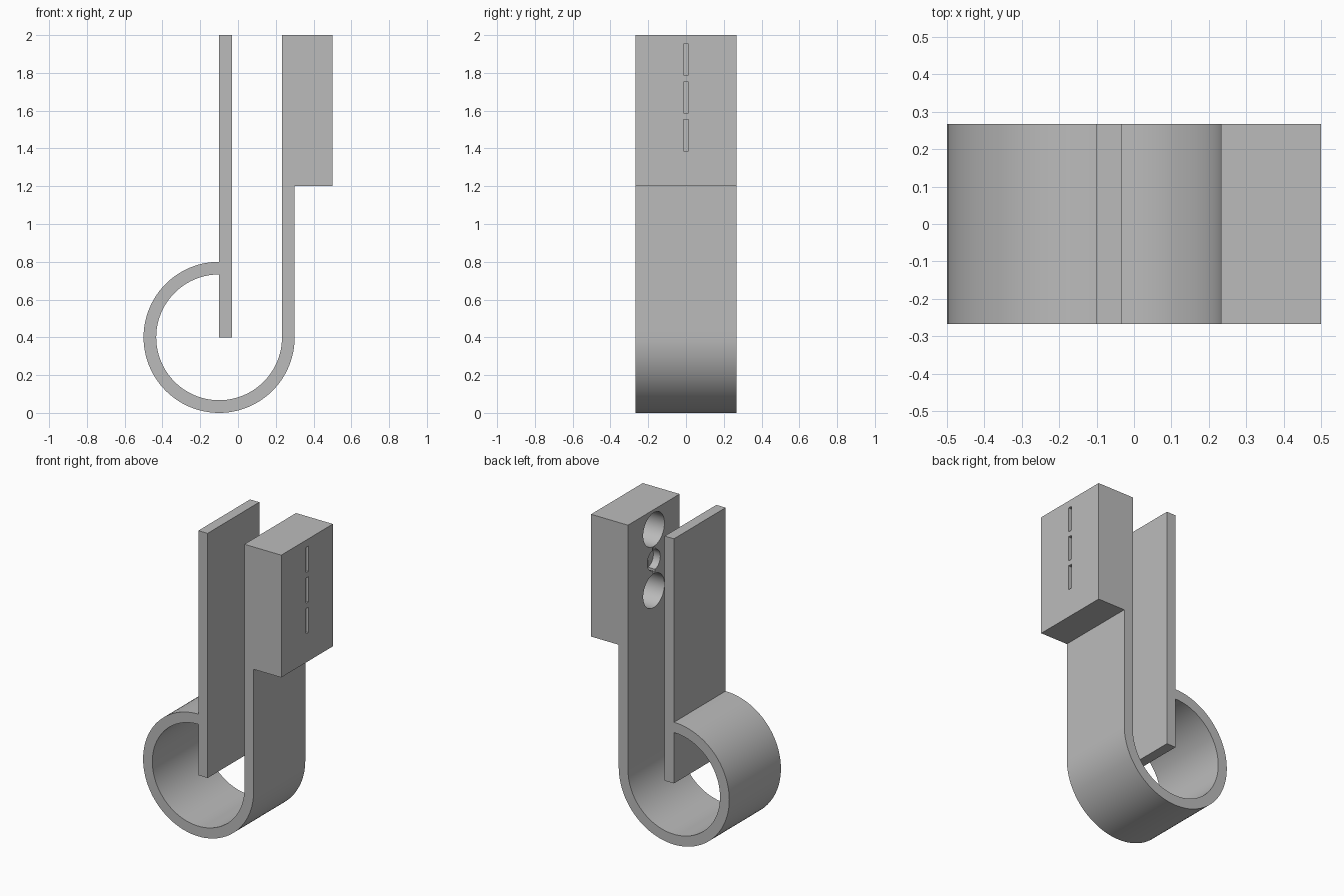
import bpy, bmesh
from math import cos, sin, pi, radians
from mathutils import Matrix

cube = bpy.data.objects.get("Cube")
if cube:
    bpy.data.objects.remove(cube, do_unlink=True)

grey = bpy.data.materials.new("plain_grey")
grey.use_nodes = True
colour = (0.5, 0.5, 0.5, 1)
grey.diffuse_color = colour
grey.node_tree.nodes["Principled BSDF"].inputs["Base Color"].default_value = colour

HALF = 0.267          # half width of the strip
CX, CZ = -0.1, 0.4    # loop centre
STEPS = 72


def make(name, bm):
    bmesh.ops.recalc_face_normals(bm, faces=bm.faces)
    mesh = bpy.data.meshes.new(name)
    bm.to_mesh(mesh)
    bm.free()
    mesh.materials.append(grey)
    ob = bpy.data.objects.new(name, mesh)
    bpy.context.collection.objects.link(ob)
    return ob


def arc(radius):
    # three quarters of a circle, from the top round to the right side
    angles = [pi / 2 + 1.5 * pi * i / STEPS for i in range(STEPS + 1)]
    return [(CX + radius * cos(a), CZ + radius * sin(a)) for a in angles]


def box(name, x0, x1, height, width, z):
    bm = bmesh.new()
    bmesh.ops.create_cube(bm, size=1)
    bmesh.ops.scale(bm, vec=(x1 - x0, width, height), verts=bm.verts)
    bmesh.ops.translate(bm, vec=((x0 + x1) / 2, 0, z), verts=bm.verts)
    return make(name, bm)


def bore(name, x0, x1, radius, z):
    bm = bmesh.new()
    turn = Matrix.Translation(((x0 + x1) / 2, 0, z)) @ Matrix.Rotation(pi / 2, 4, 'Y')
    bmesh.ops.create_cone(bm, cap_ends=True, segments=48, radius1=radius,
                          radius2=radius, depth=x1 - x0, matrix=turn)
    return make(name, bm)


# Looped strip with straight arm and thick end block, as one profile
outline = [(-0.1, 2)] + arc(0.4)
outline += [(0.3, 1.2), (0.5, 1.2), (0.5, 2), (0.233, 2)]
outline += arc(0.333)[::-1] + [(-0.1, 0.4), (-0.033, 0.4), (-0.033, 2)]
bm = bmesh.new()
face = bm.faces.new([bm.verts.new((x, -HALF, z)) for x, z in outline])
side = bmesh.ops.extrude_face_region(bm, geom=[face])
moved = [v for v in side["geom"] if isinstance(v, bmesh.types.BMVert)]
bmesh.ops.translate(bm, vec=(0, 2 * HALF, 0), verts=moved)
clip = make("looped_clip", bm)

# Round pockets on the inner face, each opening to a narrow slot outside
cutters = []
for z, radius, depth in ((1.87, 0.11, 0.2), (1.67, 0.067, 0.05), (1.47, 0.11, 0.2)):
    cutters.append(bore("pocket_cutter", 0.2, 0.233 + depth, radius, z))
    cutters.append(box("slot_cutter", 0.21, 0.55, 0.165, 0.026, z))

bpy.context.view_layer.objects.active = clip
for cutter in cutters:
    cutter.hide_render = True
    mod = clip.modifiers.new("cut", 'BOOLEAN')
    mod.operation = 'DIFFERENCE'
    mod.solver = 'EXACT'
    mod.object = cutter
    bpy.ops.object.modifier_apply(modifier=mod.name)
    bpy.data.objects.remove(cutter, do_unlink=True)

# Smooth the curved walls, keep the corners crisp
bpy.ops.object.select_all(action='DESELECT')
clip.select_set(True)
bpy.ops.object.shade_smooth_by_angle(angle=radians(30))
